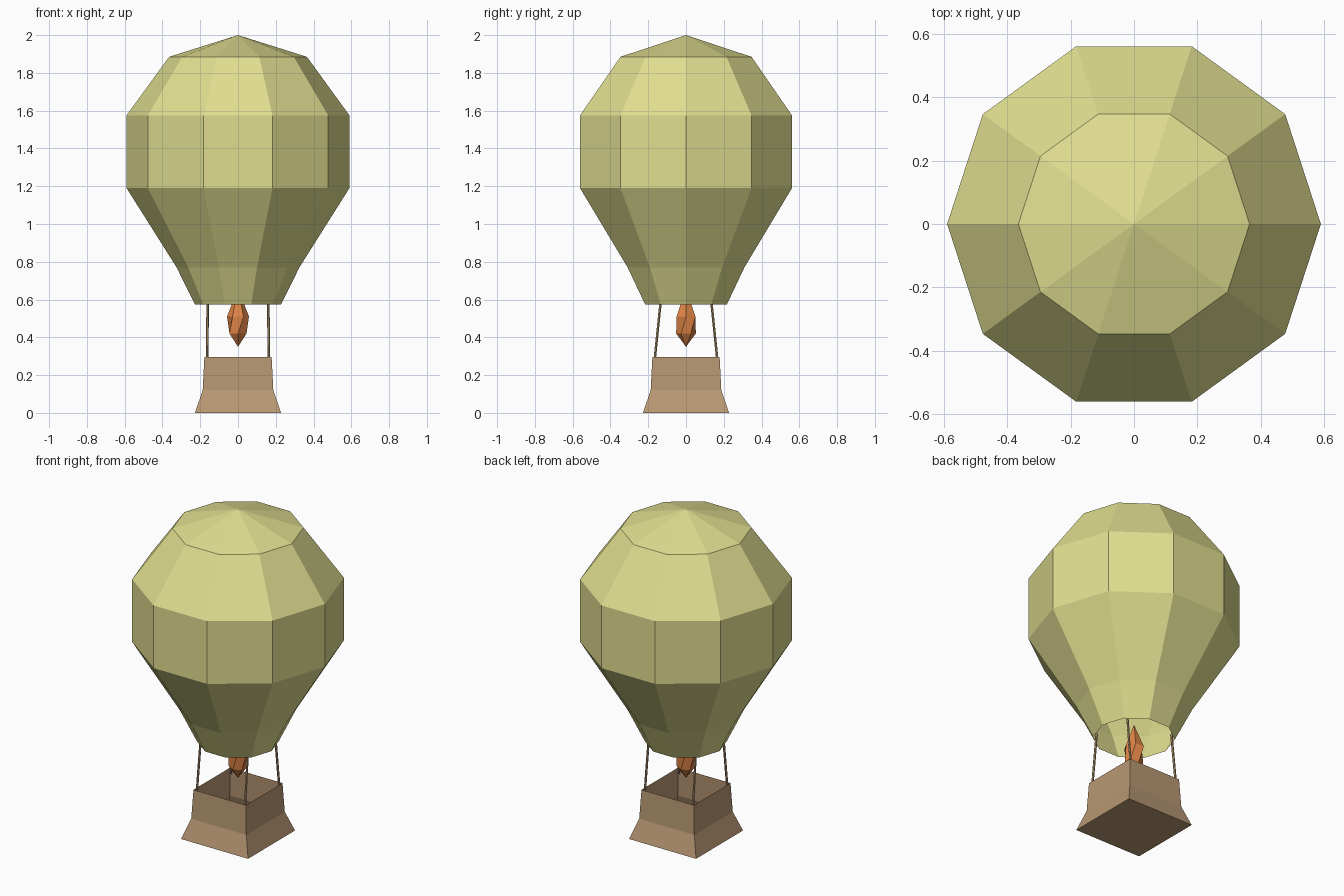
import bpy, bmesh, math
from mathutils import Vector

if "Cube" in bpy.data.objects:
    bpy.data.objects.remove(bpy.data.objects["Cube"], do_unlink=True)


def make_material(name, rgb):
    mat = bpy.data.materials.new(name)
    mat.use_nodes = True
    color = (*rgb, 1)
    mat.diffuse_color = color
    mat.node_tree.nodes["Principled BSDF"].inputs["Base Color"].default_value = color
    return mat


def loft(name, sides, rings, mat, bottom_cap=False):
    """Flat-faced lathe; rings are (radius, z, twist in degrees) from bottom to top."""
    bm = bmesh.new()
    loops = []
    for radius, z, twist in rings:
        if radius == 0:
            loops.append([bm.verts.new((0, 0, z))] * sides)
            continue
        angles = [math.tau * i / sides + math.radians(twist) for i in range(sides)]
        loops.append([bm.verts.new((radius * math.cos(a), radius * math.sin(a), z))
                      for a in angles])
    for low, high in zip(loops, loops[1:]):
        for i in range(sides):
            j = (i + 1) % sides
            corners = [low[i], low[j], high[j], high[i]]
            bm.faces.new(list(dict.fromkeys(corners)))
    if bottom_cap:
        bm.faces.new(loops[0][::-1])
    mesh = bpy.data.meshes.new(name)
    bm.to_mesh(mesh)
    bm.free()
    mesh.materials.append(mat)
    obj = bpy.data.objects.new(name, mesh)
    bpy.context.collection.objects.link(obj)
    return obj


def rod(name, start, end, radius, mat):
    start, end = Vector(start), Vector(end)
    axis = end - start
    obj = loft(name, 6, [(radius, 0, 0), (radius, axis.length, 0)], mat)
    obj.location = start
    obj.rotation_mode = "QUATERNION"
    obj.rotation_quaternion = axis.to_track_quat("Z", "Y")
    return obj


cloth = make_material("pale yellow cloth", (0.745, 0.730, 0.279))
wicker = make_material("brown wicker", (0.479, 0.314, 0.174))
fire = make_material("orange fire", (0.745, 0.235, 0.060))

# Ten-sided envelope, open at the mouth
loft("envelope", 10, [(0.228, 0.575, 0), (0.325, 0.77, 0), (0.59, 1.19, 0),
                      (0.59, 1.575, 0), (0.365, 1.885, 0), (0, 2.0, 0)], cloth)

# Square basket, open at the top with a flared foot
diagonal = math.sqrt(2)
loft("basket", 4, [(0.228 * diagonal, 0, 45), (0.187 * diagonal, 0.12, 45),
                   (0.178 * diagonal, 0.297, 45)], wicker, bottom_cap=True)

# Burner flame, a faceted crystal shape
loft("flame", 6, [(0, 0.35, 0), (0.052, 0.42, 30), (0.058, 0.51, 60),
                  (0, 0.66, 60)], fire)

# Ropes from the basket corners to the mouth
for side_x, x in (("left", 1), ("right", -1)):
    for side_y, y in (("back", 1), ("front", -1)):
        rod(f"rope_{side_y}_{side_x}", (0.164 * x, 0.167 * y, 0.27),
            (0.16 * x, 0.133 * y, 0.6), 0.007, wicker)
